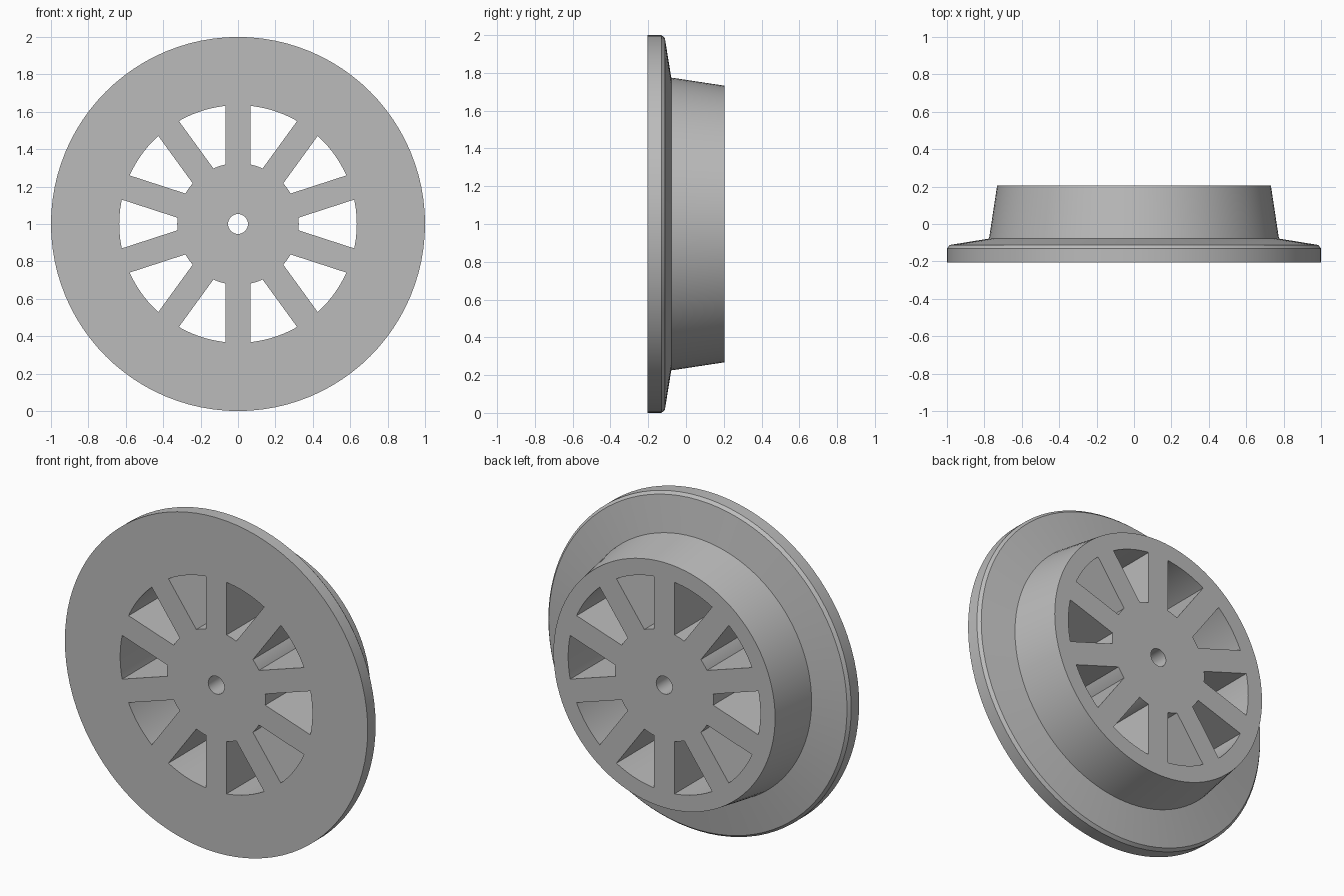
import bpy, bmesh, math
from mathutils import Matrix, Vector

cube = bpy.data.objects.get("Cube")
if cube:
    bpy.data.objects.remove(cube, do_unlink=True)

HALF = 0.205          # half the wheel depth
AXLE = Vector((0, 0, 1))
RIM_INNER, HUB, BORE = 0.635, 0.325, 0.053
SPOKES, SPOKE_WIDTH = 10, 0.136

metal = bpy.data.materials.new("grey metal")
metal.use_nodes = True
grey = (0.5, 0.5, 0.5, 1)
metal.diffuse_color = grey
metal.node_tree.nodes["Principled BSDF"].inputs["Base Color"].default_value = grey


def finish(name, bm):
    """Turn a bmesh into a named, shaded object."""
    bmesh.ops.recalc_face_normals(bm, faces=bm.faces)
    mesh = bpy.data.meshes.new(name)
    bm.to_mesh(mesh)
    bm.free()
    mesh.materials.append(metal)
    obj = bpy.data.objects.new(name, mesh)
    obj.location = AXLE
    bpy.context.collection.objects.link(obj)
    bpy.ops.object.select_all(action='DESELECT')
    obj.select_set(True)
    bpy.context.view_layer.objects.active = obj
    bpy.ops.object.shade_smooth_by_angle(angle=math.radians(20))
    return obj


def lathe(name, profile, segments=96):
    """Revolve a closed (radius, depth) profile around the y axis."""
    bm = bmesh.new()
    rings = []
    for i in range(segments):
        a = math.tau * i / segments
        rings.append([bm.verts.new((r * math.cos(a), y, r * math.sin(a)))
                      for r, y in profile])
    n = len(profile)
    for i, ring in enumerate(rings):
        after = rings[(i + 1) % segments]
        for j in range(n):
            k = (j + 1) % n
            bm.faces.new((ring[j], ring[k], after[k], after[j]))
    return finish(name, bm)


# Rim: flange with a chamfered edge and a tapered tread behind it
lathe("rim", [(RIM_INNER, -HALF), (1, -HALF), (1, -0.13), (0.985, -0.112),
              (0.775, -0.078), (0.732, HALF), (RIM_INNER, HALF)])

# Hub with axle bore
lathe("hub", [(BORE, -HALF), (HUB, -HALF), (HUB, HALF), (BORE, HALF)])

# Spokes, ends sunk slightly into hub and rim
inner, outer = HUB - 0.01, RIM_INNER + 0.004
for i in range(SPOKES):
    bm = bmesh.new()
    bmesh.ops.create_cube(bm, size=1)
    bmesh.ops.scale(bm, verts=bm.verts,
                    vec=(SPOKE_WIDTH, 2 * HALF, outer - inner))
    bmesh.ops.translate(bm, verts=bm.verts, vec=(0, 0, (inner + outer) / 2))
    turn = Matrix.Rotation(math.tau * i / SPOKES, 3, 'Y')
    bmesh.ops.rotate(bm, verts=bm.verts, cent=(0, 0, 0), matrix=turn)
    finish(f"spoke_{i + 1}", bm)
